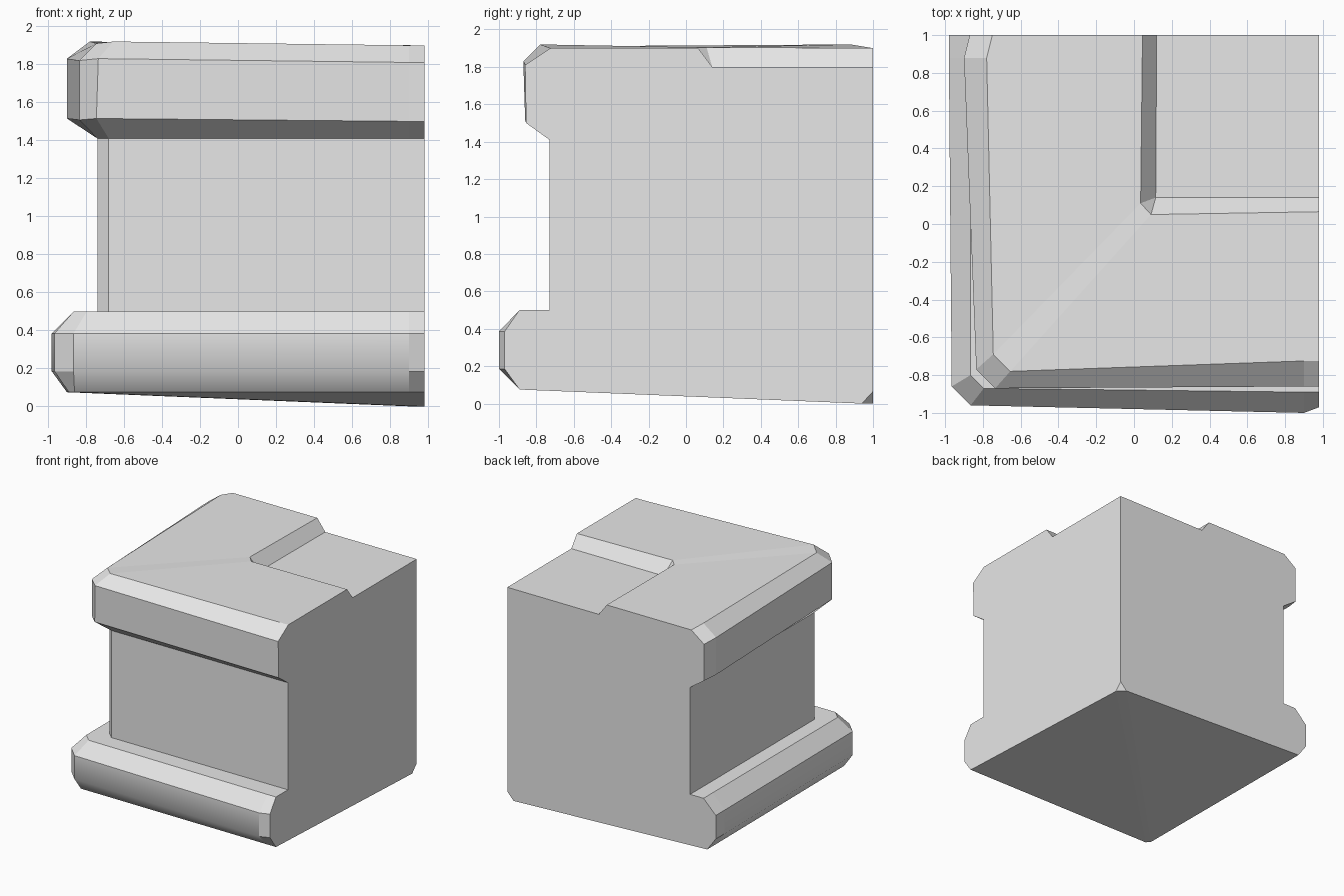
import bpy
import bmesh

default = bpy.data.objects.get("Cube")
if default:
    bpy.data.objects.remove(default, do_unlink=True)

RIGHT, BACK = 0.98, 1.0

stone = bpy.data.materials.new("light_grey_stone")
stone.use_nodes = True
colour = (0.8, 0.8, 0.8, 1)
stone.diffuse_color = colour
stone.node_tree.nodes["Principled BSDF"].inputs["Base Color"].default_value = colour

bm = bmesh.new()


def ring(z, back_x, corner_x, corner_y, right_y, chamfer,
         left_trim=0, front_trim=0, drop=0):
    """One level of the moulding: left end, chamfered corner, front end."""
    points = [
        (back_x + left_trim, BACK, z - drop),
        (back_x, 0.88, z),
        (corner_x, corner_y + chamfer, z - drop / 2),
        (corner_x + chamfer, corner_y, z),
        (0.9, right_y, z - drop),
        (RIGHT, right_y + front_trim, z - drop),
    ]
    return [bm.verts.new(p) for p in points]


def vert(x, y, z):
    return bm.verts.new((x, y, z))


# Swelling base, plain wall and overhanging cornice
base = [
    ring(0.075, -0.9, -0.89, -0.88, -0.89, 0.03),
    ring(0.185, -0.98, -0.965, -0.96, -1, 0.1, front_trim=0.03),
    ring(0.385, -0.98, -0.965, -0.96, -1, 0.1, front_trim=0.03),
    ring(0.5, -0.865, -0.865, -0.87, -0.89, 0.07),
]
wall = [ring(z, -0.74, -0.74, -0.73, -0.73, 0.06) for z in (0.5, 1.41)]
cornice = [
    ring(1.515, -0.9, -0.835, -0.86, -0.855, 0.09, left_trim=0.03, drop=0.015),
    ring(1.83, -0.9, -0.835, -0.87, -0.86, 0.1, left_trim=0.03, drop=0.02),
    ring(1.92, -0.78, -0.745, -0.78, -0.725, 0.09, left_trim=0.03, drop=0.02),
]
rings = base + wall + cornice
for level, (low, high) in enumerate(zip(rings, rings[1:])):
    for side in range(len(low) - 1):
        face = bm.faces.new((low[side], low[side + 1], high[side + 1], high[side]))
        # The lower swell of the base is rounded along both runs
        face.smooth = level < 2 and side in (1, 3)

# Sloped rim and sunken floor in the top
rim = [vert(0.045, BACK, 1.9), vert(0.035, 0.11, 1.905),
       vert(0.09, 0.05, 1.905), vert(RIGHT, 0.065, 1.9)]
floor = [vert(0.12, BACK, 1.8), vert(0.115, 0.14, 1.8), vert(RIGHT, 0.14, 1.8)]
floor_corner = vert(RIGHT, BACK, 1.8)
top = cornice[-1]
bm.faces.new((top[0], top[1], top[2], rim[1], rim[0]))
bm.faces.new((top[2], top[3], rim[2], rim[1]))
bm.faces.new((top[3], top[4], top[5], rim[3], rim[2]))
bm.faces.new((rim[0], rim[1], floor[1], floor[0]))
bm.faces.new((rim[1], rim[2], floor[1]))
bm.faces.new((rim[2], rim[3], floor[2], floor[1]))
bm.faces.new((floor[0], floor[1], floor[2], floor_corner))

# Small cut at the lowest corner
cut_top = vert(RIGHT, BACK, 0.065)
cut_back = vert(0.92, BACK, 0)
cut_right = vert(RIGHT, 0.94, 0)
bm.faces.new((cut_top, cut_back, cut_right))

# Sloping underside, folded along the diagonal
under = base[0]
bm.faces.new((under[0], under[1], under[2], cut_back))
bm.faces.new((under[2], under[3], cut_right, cut_back))
bm.faces.new((under[3], under[4], under[5], cut_right))

# Flat joining faces at the right and back
bm.faces.new([r[5] for r in rings] + [rim[3], floor[2], floor_corner, cut_top, cut_right])
bm.faces.new([r[0] for r in rings] + [rim[0], floor[0], floor_corner, cut_top, cut_back])

bmesh.ops.recalc_face_normals(bm, faces=bm.faces[:])
mesh = bpy.data.meshes.new("corner_block")
bm.to_mesh(mesh)
bm.free()
mesh.materials.append(stone)
block = bpy.data.objects.new("corner_block", mesh)
bpy.context.collection.objects.link(block)
